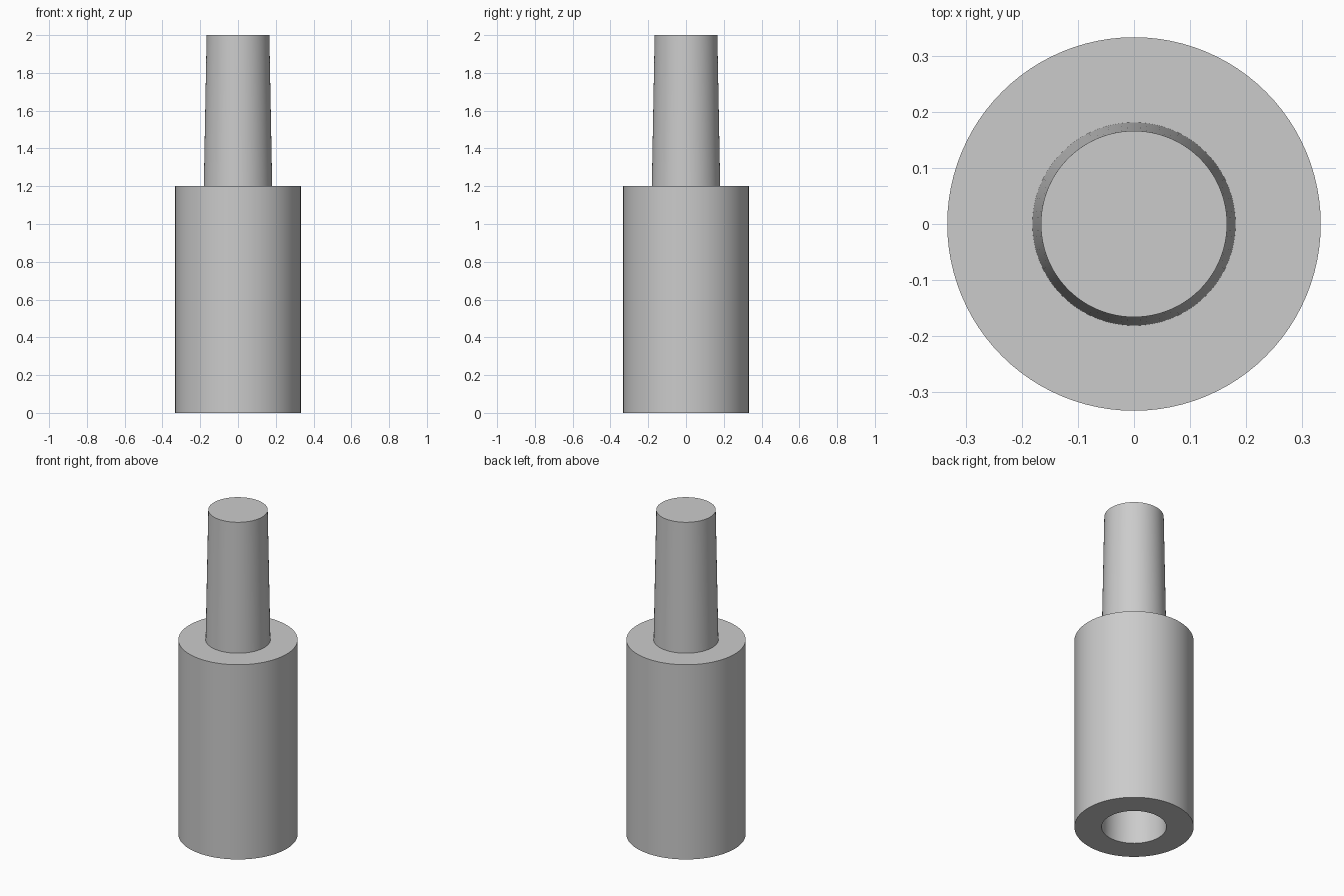
import bpy
import bmesh
import math

SEGMENTS = 96
BODY_R, BODY_TOP, TOTAL = 0.333, 1.2, 2.0
PEG_BASE_R, PEG_TIP_R, PEG_LENGTH = 0.181, 0.166, 0.8

cube = bpy.data.objects.get("Cube")
if cube:
    bpy.data.objects.remove(cube, do_unlink=True)

# Plain grey finish
grey = bpy.data.materials.new("light_grey")
grey.use_nodes = True
colour = (0.6, 0.6, 0.6, 1.0)
grey.diffuse_color = colour
grey.node_tree.nodes["Principled BSDF"].inputs["Base Color"].default_value = colour

# Outline from the socket roof, down the bore, up the body, to the peg tip
profile = [
    (PEG_TIP_R, PEG_LENGTH),
    (PEG_BASE_R, 0),
    (BODY_R, 0),
    (BODY_R, BODY_TOP),
    (PEG_BASE_R, BODY_TOP),
    (PEG_TIP_R, TOTAL),
]

# Turn the outline into rings and bridge them
bm = bmesh.new()
angles = [2 * math.pi * i / SEGMENTS for i in range(SEGMENTS)]
rings = [[bm.verts.new((r * math.cos(a), r * math.sin(a), z)) for a in angles]
         for r, z in profile]
for low, high in zip(rings, rings[1:]):
    for i in range(SEGMENTS):
        j = (i + 1) % SEGMENTS
        bm.faces.new((low[i], low[j], high[j], high[i]))

# Socket roof and peg tip
bm.faces.new(rings[0][::-1])
bm.faces.new(rings[-1])
bmesh.ops.recalc_face_normals(bm, faces=bm.faces)

mesh = bpy.data.meshes.new("socketed_peg")
bm.to_mesh(mesh)
bm.free()
mesh.materials.append(grey)
peg = bpy.data.objects.new("socketed_peg", mesh)
bpy.context.collection.objects.link(peg)

# Smooth walls with crisp rims
bpy.ops.object.select_all(action="DESELECT")
peg.select_set(True)
bpy.context.view_layer.objects.active = peg
bpy.ops.object.shade_smooth_by_angle(angle=math.radians(30))
